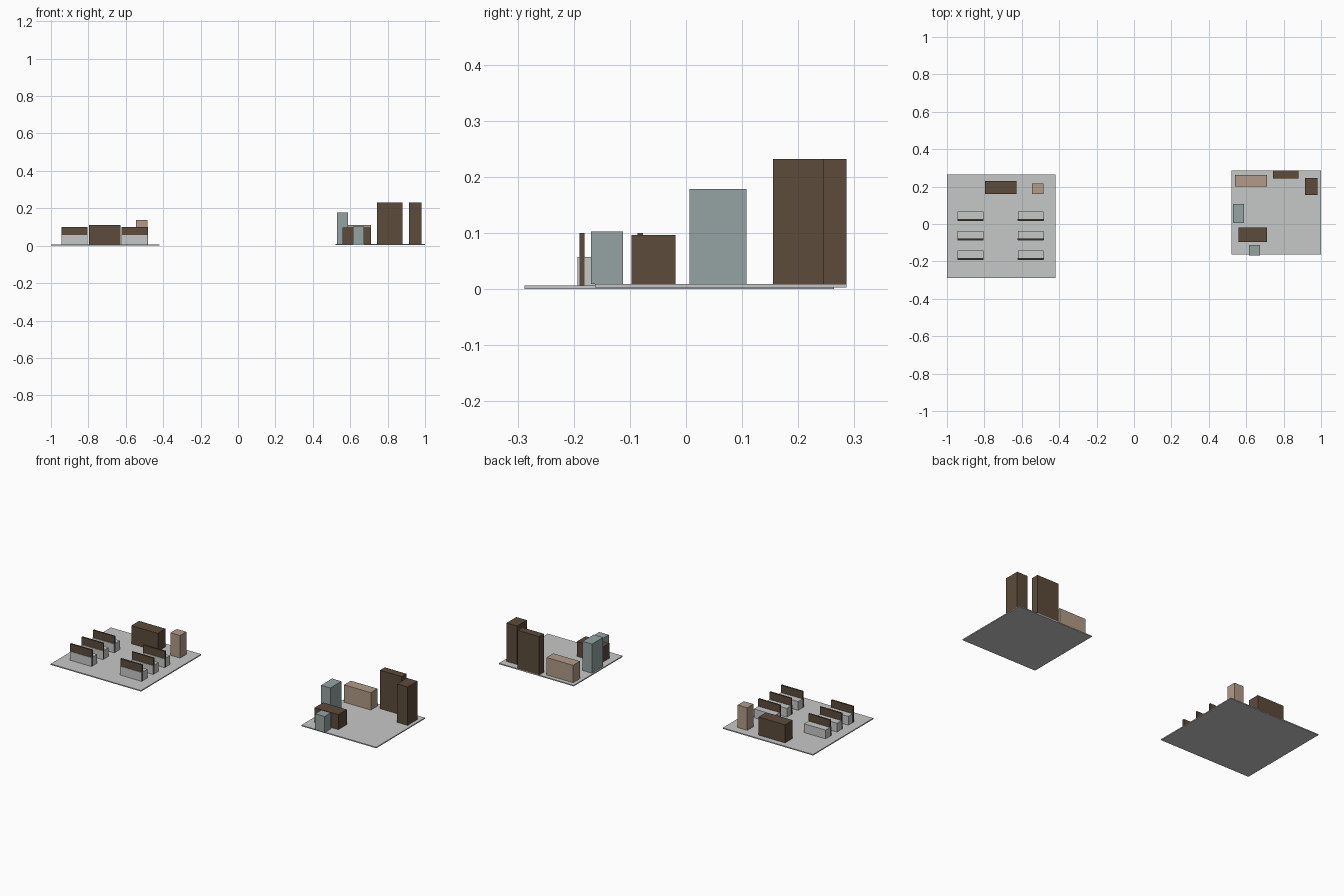
import bpy

cube = bpy.data.objects.get("Cube")
if cube:
    bpy.data.objects.remove(cube, do_unlink=True)


def material(name, rgb):
    mat = bpy.data.materials.new(name)
    mat.use_nodes = True
    color = (*rgb, 1.0)
    mat.diffuse_color = color
    mat.node_tree.nodes["Principled BSDF"].inputs["Base Color"].default_value = color
    return mat


GREY = material("light grey", (0.565, 0.578, 0.57))
BROWN = material("dark brown", (0.107, 0.07, 0.042))
TEAL = material("grey teal", (0.301, 0.366, 0.366))
TAN = material("tan wood", (0.445, 0.328, 0.246))


def box(name, mat, x, y, z):
    """Axis-aligned box from (low, high) ranges."""
    spans = (x, y, z)
    bpy.ops.mesh.primitive_cube_add(size=1, location=[(a + b) / 2 for a, b in spans])
    obj = bpy.context.object
    obj.name = name
    obj.scale = [b - a for a, b in spans]
    bpy.ops.object.transform_apply(location=False, rotation=False, scale=True)
    obj.data.materials.append(mat)
    return obj


# Floors of the two rooms
LOW, HIGH = 0.006, 0.009
box("bench_room_floor", GREY, (-1, -0.421), (-0.288, 0.264), (0, LOW))
box("cabinet_room_floor", GREY, (0.52, 1), (-0.162, 0.286), (0.003, HIGH))

# Two columns of three benches, each a seat with a tall thin back
for side, left in (("right", -0.943), ("left", -0.621)):
    for row in range(3):
        x = (left, left + 0.138)
        y = -0.193 + row * 0.104
        box(f"bench_seat_{side}_{row}", GREY, x, (y, y + 0.052), (LOW, 0.057))
        # The back slips just past the seat ends
        wide = (x[0] - 0.0006, x[1] + 0.0006)
        box(f"bench_back_{side}_{row}", BROWN, wide, (y + 0.003, y + 0.012), (LOW, 0.1))

# Bench room furniture
box("long_table", BROWN, (-0.797, -0.627), (0.16, 0.231), (LOW, 0.111))
box("lectern", TAN, (-0.545, -0.484), (0.16, 0.217), (LOW, 0.137))

# Cabinet room furniture
box("sideboard", TAN, (0.541, 0.712), (0.2, 0.262), (HIGH, 0.11))
box("back_cupboard", BROWN, (0.742, 0.88), (0.243, 0.286), (HIGH, 0.232))
box("side_cupboard", BROWN, (0.913, 0.98), (0.155, 0.245), (HIGH, 0.232))
box("tall_cabinet", TEAL, (0.528, 0.588), (0.006, 0.108), (HIGH, 0.178))
box("desk", BROWN, (0.56, 0.712), (-0.097, -0.019), (HIGH, 0.096))
box("chair", TEAL, (0.614, 0.674), (-0.169, -0.112), (HIGH, 0.103))
